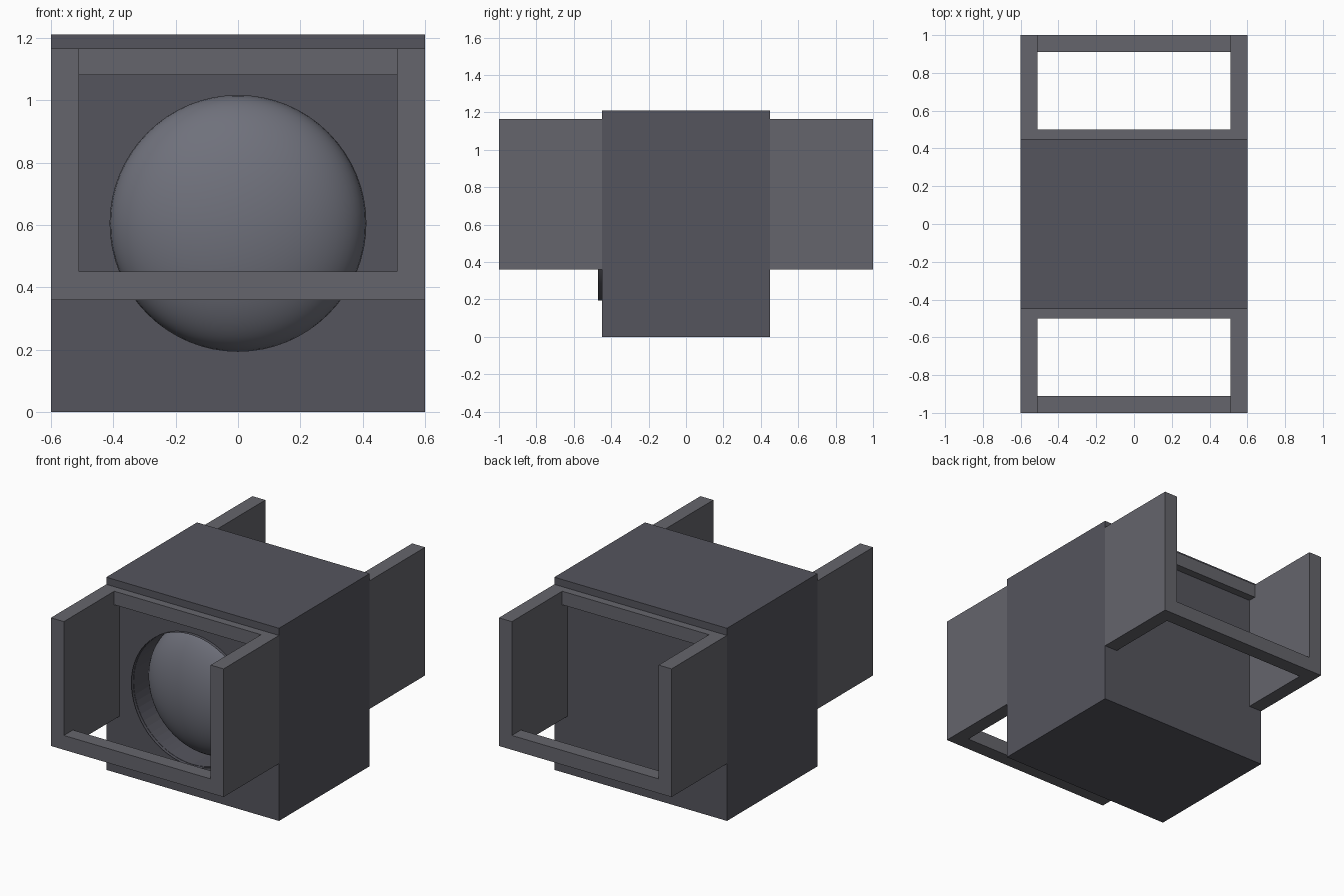
import bpy, math

if "Cube" in bpy.data.objects:
    bpy.data.objects.remove(bpy.data.objects["Cube"])

def mat(name, c):
    m = bpy.data.materials.new(name)
    m.diffuse_color = (*c, 1)
    m.use_nodes = True
    m.node_tree.nodes["Principled BSDF"].inputs["Base Color"].default_value = m.diffuse_color
    return m

DARK = mat("dark_grey", (0.09, 0.09, 0.11))
FRAME = mat("frame_grey", (0.13, 0.13, 0.15))
LENS = mat("lens_grey", (0.16, 0.165, 0.2))

def box(name, x, y, z, material):
    """Box from (min, max) ranges on each axis."""
    bpy.ops.mesh.primitive_cube_add(size=1, location=[sum(r) / 2 for r in (x, y, z)])
    o = bpy.context.object
    o.name = name
    o.scale = [r[1] - r[0] for r in (x, y, z)]
    bpy.ops.object.transform_apply(location=False, rotation=False, scale=True)
    o.data.materials.append(material)
    return o

def drum(name, radius, y0, y1, fill):
    bpy.ops.mesh.primitive_cylinder_add(vertices=64, radius=radius, depth=y1 - y0,
        end_fill_type=fill, location=(0, (y0 + y1) / 2, CZ), rotation=(math.pi / 2, 0, 0))
    o = bpy.context.object
    o.name = name
    return o

CZ = 0.605   # height of the round opening
R = 0.41

# main body with a round recess in the front
body = box("body", (-0.6, 0.6), (-0.45, 0.45), (0, 1.21), DARK)
cutter = drum("recess_cutter", R, -0.7, -0.26, 'NGON')
cutter.hide_render = True
cut = body.modifiers.new("recess", 'BOOLEAN')
cut.operation = 'DIFFERENCE'
cut.solver = 'EXACT'
cut.object = cutter
bpy.context.view_layer.objects.active = body
bpy.ops.object.modifier_apply(modifier=cut.name)
bpy.data.objects.remove(cutter)

# thin rim standing slightly proud of the front face
rim = drum("lens_rim", R + 0.002, -0.47, -0.44, 'NOTHING')
rim.data.materials.append(DARK)
bpy.ops.object.shade_smooth_by_angle(angle=math.radians(30))

# flattened domed lens filling the recess
bpy.ops.mesh.primitive_uv_sphere_add(segments=64, ring_count=32, radius=1,
                                     location=(0, -0.27, CZ))
lens = bpy.context.object
lens.name = "lens_dome"
lens.scale = (R, 0.2, R)
bpy.ops.object.transform_apply(location=False, rotation=False, scale=True)
lens.data.materials.append(LENS)
bpy.ops.object.shade_smooth()

# guard frames, identical at the front and the back
for end, s in (("front", -1), ("back", 1)):
    def span(a, b):
        return tuple(sorted((s * a, s * b)))
    for side, k in (("left", -1), ("right", 1)):
        box(f"{end}_{side}_guard", tuple(sorted((k * 0.51, k * 0.6))),
            span(0.45, 1.0), (0.36, 1.165), FRAME)
    box(f"{end}_lower_bar", (-0.51, 0.51), span(0.91, 1.0), (0.36, 0.45), FRAME)
    box(f"{end}_upper_bar", (-0.51, 0.51), span(0.45, 0.5), (1.08, 1.165), FRAME)
